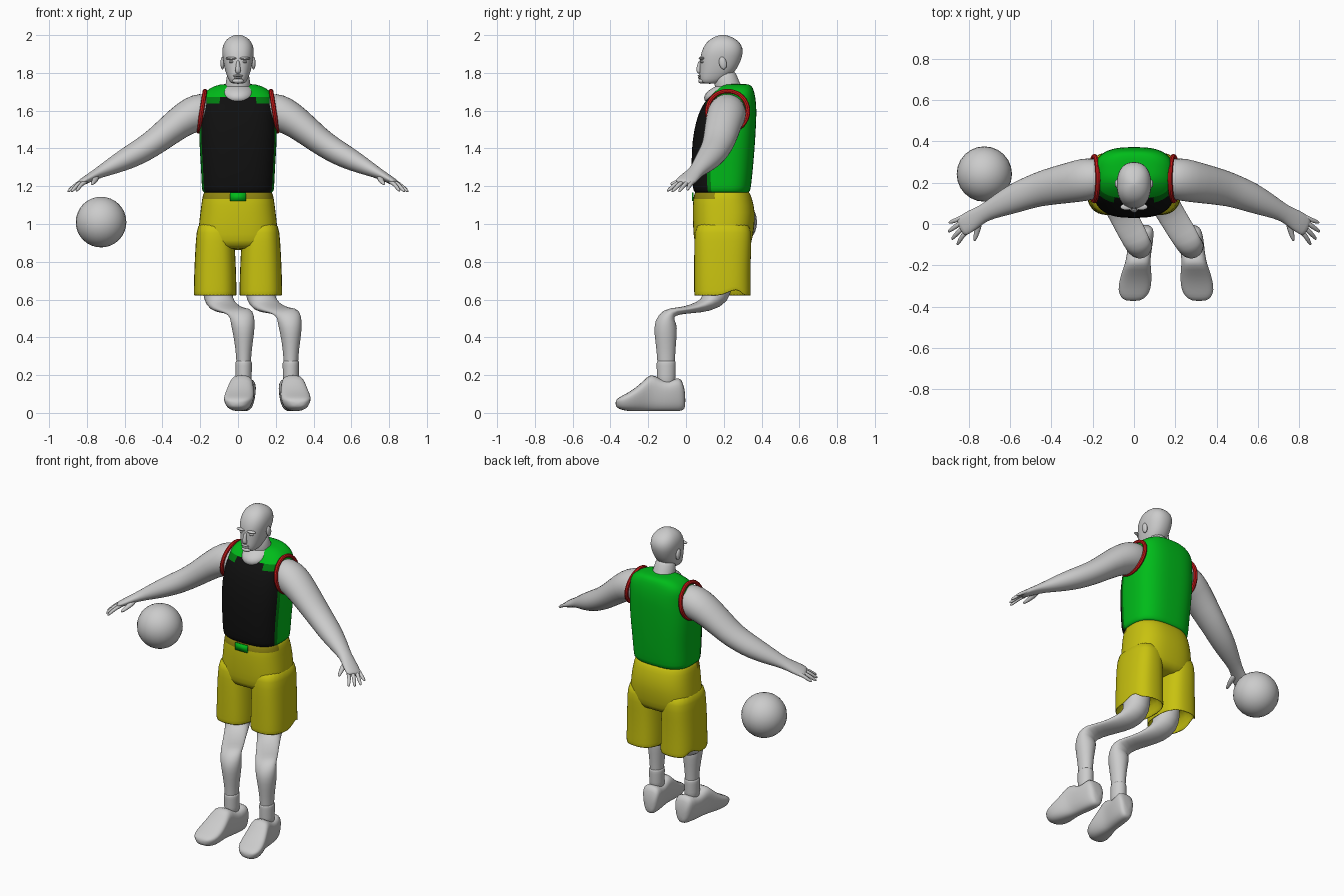
import bpy, bmesh, math
from mathutils import Vector, Matrix

if "Cube" in bpy.data.objects:
    bpy.data.objects.remove(bpy.data.objects["Cube"])


def material(name, r, g, b):
    m = bpy.data.materials.new(name)
    m.use_nodes = True
    m.diffuse_color = (r, g, b, 1)
    m.node_tree.nodes["Principled BSDF"].inputs["Base Color"].default_value = (r, g, b, 1)
    return m


GREY = material("pale grey", 0.6, 0.6, 0.6)
GREEN = material("green", 0.0, 0.5, 0.01)
DARK_GREEN = material("dark green", 0.0, 0.2, 0.005)
BLACK = material("black", 0.005, 0.005, 0.005)
YELLOW = material("yellow", 0.58, 0.54, 0.005)
OLIVE = material("olive", 0.27, 0.23, 0.005)
RED = material("red", 0.6, 0.01, 0.01)


def finish(name, bm, mats, subsurf=1):
    bmesh.ops.recalc_face_normals(bm, faces=bm.faces)
    for f in bm.faces:
        f.smooth = True
    mesh = bpy.data.meshes.new(name)
    bm.to_mesh(mesh)
    bm.free()
    for m in mats:
        mesh.materials.append(m)
    ob = bpy.data.objects.new(name, mesh)
    bpy.context.collection.objects.link(ob)
    if subsurf:
        mod = ob.modifiers.new("Smooth", "SUBSURF")
        mod.levels = mod.render_levels = subsurf
    return ob


def outline(n, e):
    """Unit superellipse; angle zero is the front."""
    for j in range(n):
        a = math.tau * j / n
        s, c = math.sin(a), math.cos(a)
        yield (math.copysign(abs(s) ** (2 / e), s), math.copysign(abs(c) ** (2 / e), c))


def skin(name, rings, mats, rule=None):
    """Bridge rings with quads and cap both ends; rule(row, degrees from front) picks the colour."""
    bm = bmesh.new()
    rows = [[bm.verts.new(p) for p in ring] for ring in rings]
    n = len(rows[0])
    for i in range(len(rows) - 1):
        for j in range(n):
            k = (j + 1) % n
            f = bm.faces.new((rows[i][j], rows[i][k], rows[i + 1][k], rows[i + 1][j]))
            if rule:
                a = 360 * (j + 0.5) / n
                f.material_index = rule(i, min(a, 360 - a))
    bm.faces.new(rows[0])
    bm.faces.new(rows[-1])
    return finish(name, bm, mats)


def loft(name, sections, mats, cx=0, n=24, e=2.3, rule=None):
    """Horizontal rings given as (z, half width, front y, back y)."""
    rings = [[(cx + w * u, (f + b) / 2 - (b - f) / 2 * v, z) for u, v in outline(n, e)]
             for z, w, f, b in sections]
    return skin(name, rings, mats, rule)


def tube(name, pts, mat, ref, n=16, e=2, axis=None, taper=0):
    """Rings across a path of (x, y, z, half width along ref, half depth)."""
    P = [Vector(p[:3]) for p in pts]
    rings = []
    for i, p in enumerate(pts):
        t = Vector(axis) if axis else P[min(i + 1, len(P) - 1)] - P[max(i - 1, 0)]
        t.normalize()
        side = (Vector(ref) - t * t.dot(Vector(ref))).normalized()
        up = side.cross(t)
        rings.append([P[i] + side * u * p[3] * (1 - taper * v) + up * v * p[4]
                      for u, v in outline(n, e)])
    return skin(name, rings, [mat])


def blob(name, loc, size, mat, tilt=0, seg=20):
    bm = bmesh.new()
    bmesh.ops.create_uvsphere(bm, u_segments=seg, v_segments=seg * 2 // 3, radius=1)
    M = Matrix.Translation(loc) @ Matrix.Rotation(math.radians(tilt), 4, "X") @ Matrix.Diagonal((*size, 1))
    bmesh.ops.transform(bm, matrix=M, verts=bm.verts)
    return finish(name, bm, [mat], 0)


# Sleeveless shirt: black front, green sides, back and shoulders
def shirt_rule(row, a):
    if row >= 8 or a > 75:
        return 0
    return 1 if a > 67 or (row == 7 and a > 25) else 2


loft("shirt", [(1.163, .18, .05, .33), (1.17, .19, .04, .34), (1.22, .193, .032, .347),
               (1.32, .197, .028, .357), (1.45, .207, .033, .367), (1.55, .203, .055, .372),
               (1.6, .198, .073, .373), (1.64, .195, .095, .371), (1.672, .19, .122, .367),
               (1.705, .172, .155, .36), (1.735, .12, .19, .348), (1.742, .07, .22, .32)],
     [GREEN, DARK_GREEN, BLACK], n=48, e=2.8, rule=shirt_rule)

# Shorts: waist section, two flared legs with hollow hems, waist tab
loft("shorts_waist", [(1.19, .16, .07, .31), (1.17, .182, .047, .335), (1.14, .19, .037, .35),
                      (1.06, .2, .035, .368), (.98, .21, .037, .362), (.91, .21, .042, .35),
                      (.86, .18, .06, .33)], [YELLOW, OLIVE], n=32, e=2.6,
     rule=lambda row, a: int(row < 2 and a < 80))
for side, s in (("left", 1), ("right", -1)):
    leg = loft(side + "_shorts_leg", [(.72, .09, .07, .31), (.63, .104, .052, .335),
                                      (.617, .113, .043, .343), (.63, .114, .042, .344),
                                      (.74, .112, .042, .342), (.86, .106, .042, .345),
                                      (.96, .1, .045, .35), (1.02, .085, .06, .33)],
               [YELLOW], cx=s * .121, e=2.6)
    for v in leg.data.vertices:                       # side slit in the hem
        if v.co.z < .64 and abs(v.co.x) > .21 and .21 < v.co.y < .29:
            v.co.z += .03
bm = bmesh.new()
bmesh.ops.create_cube(bm, size=1, matrix=Matrix.Translation((0, .036, 1.143)) @ Matrix.Diagonal((.085, .009, .045, 1)))
finish("waist_tab", bm, [GREEN], 0)

# Head and neck
loft("head", [(1.742, .03, .09, .16), (1.752, .045, .074, .19), (1.785, .06, .07, .24),
              (1.825, .072, .073, .273), (1.87, .08, .073, .293), (1.91, .086, .08, .304),
              (1.95, .08, .098, .296), (1.98, .06, .127, .265), (1.997, .03, .165, .225),
              (2.002, .008, .19, .2)], [GREY])
tube("neck", [(0, .25, 1.62, .08, .08), (0, .235, 1.69, .075, .078), (0, .215, 1.74, .066, .066),
              (0, .2, 1.82, .06, .06)], GREY, (1, 0, 0))
blob("neckline_skin", (0, .2, 1.692), (.088, .108, .05), GREY, tilt=17)
tube("nose", [(0, .08, 1.868, .009, .012), (0, .068, 1.835, .011, .012),
              (0, .064, 1.808, .018, .014), (0, .075, 1.798, .012, .008)], GREY, (1, 0, 0), n=10)
blob("upper_lip", (0, .074, 1.785), (.026, .012, .006), GREY)
blob("lower_lip", (0, .075, 1.774), (.022, .012, .006), GREY)
blob("chin", (0, .083, 1.757), (.03, .018, .014), GREY)
for side, s in (("left", 1), ("right", -1)):
    blob(side + "_brow", (s * .036, .083, 1.877), (.03, .016, .008), GREY)
    blob(side + "_eye", (s * .034, .089, 1.858), (.014, .013, .007), GREY)
    blob(side + "_ear", (s * .082, .195, 1.852), (.011, .02, .034), GREY, tilt=12)

# Arms, hands and red armhole trim
ARM = [(.12, .22, 1.6, .085, .085), (.19, .22, 1.597, .1, .1), (.24, .215, 1.58, .107, .099),
       (.31, .2, 1.54, .1, .086), (.43, .177, 1.44, .089, .072), (.5, .155, 1.395, .08, .068),
       (.57, .128, 1.355, .075, .063), (.66, .087, 1.31, .057, .048), (.73, .052, 1.275, .04, .031),
       (.78, .022, 1.248, .052, .024), (.83, -.01, 1.22, .052, .019), (.842, -.018, 1.212, .045, .014)]
FINGERS = [(.845, .025, .9, .005, 1.178), (.85, -.002, .903, -.04, 1.168),
           (.843, -.03, .885, -.077, 1.168), (.825, -.048, .858, -.103, 1.172)]
for side, s in (("left", 1), ("right", -1)):
    tube(side + "_arm", [(s * p[0],) + p[1:] for p in ARM], GREY, (0, 1, 0))
    for k, (x0, y0, x1, y1, z1) in enumerate(FINGERS):
        tube(f"{side}_finger_{k + 1}", [(s * (x0 - .03), y0 + .02, 1.228, .012, .011),
                                        (s * x0, y0, 1.215, .013, .012),
                                        (s * (x0 + x1) / 2, (y0 + y1) / 2, (1.215 + z1) / 2, .012, .011),
                                        (s * x1, y1, z1, .007, .007)], GREY, (0, 1, 0), n=8)
    tube(side + "_thumb", [(s * .75, .03, 1.255, .02, .016), (s * .755, -.015, 1.235, .018, .015),
                           (s * .765, -.055, 1.22, .013, .012), (s * .775, -.085, 1.21, .007, .007)],
         GREY, (1, 0, 0), n=8)
    bpy.ops.mesh.primitive_torus_add(major_radius=.108, minor_radius=.012, major_segments=32,
                                     minor_segments=8, location=(s * .192, .22, 1.597),
                                     rotation=(0, s * math.radians(81), 0))
    trim = bpy.context.object
    trim.name = side + "_armhole_trim"
    trim.data.materials.append(RED)
    bpy.ops.object.shade_smooth_by_angle()

# Bent legs, socks and shoes; the stance leans to the left
LEG = [(0, .16, .78, .08, .085), (0, .16, .68, .082, .088), (.03, .155, .615, .08, .08),
       (.15, .115, .572, .074, .04), (.45, .03, .55, .068, .022), (.75, -.05, .538, .068, .018),
       (.92, -.1, .525, .066, .035), (.97, -.108, .48, .066, .062), (1, -.108, .42, .057, .061),
       (1, -.106, .34, .044, .052), (1, -.105, .26, .038, .046), (1, -.105, .18, .038, .046)]
SHOE = [(-.003, .03, .1, .025), (-.015, .014, .16, .046), (-.035, .008, .195, .056),
        (-.09, .008, .165, .058), (-.14, .008, .18, .056), (-.185, .008, .212, .058),
        (-.22, .008, .175, .066), (-.27, .008, .13, .075), (-.32, .01, .1, .076),
        (-.355, .02, .083, .06), (-.374, .035, .065, .03)]
for side, hip, ankle, turn in (("left", .115, .28, .13), ("right", -.11, .03, -.13)):
    tube(side + "_leg", [(hip + (ankle - hip) * p[0],) + p[1:] for p in LEG], GREY, (1, 0, 0))
    tube(side + "_sock", [(ankle, -.105, z, w, w + .007) for z, w in
                          ((.278, .036), (.274, .044), (.255, .045), (.2, .043), (.13, .045))],
         GREY, (1, 0, 0))
    tube(side + "_shoe", [(ankle - turn * (y + .1), y, (b + t) / 2, w, (t - b) / 2)
                          for y, b, t, w in SHOE], GREY, (1, 0, 0), n=20, e=2.8,
         axis=(0, -1, 0), taper=.22)

# Ball beside the right hand
blob("ball", (-.725, .242, 1.01), (.134, .134, .134), GREY, seg=24)
